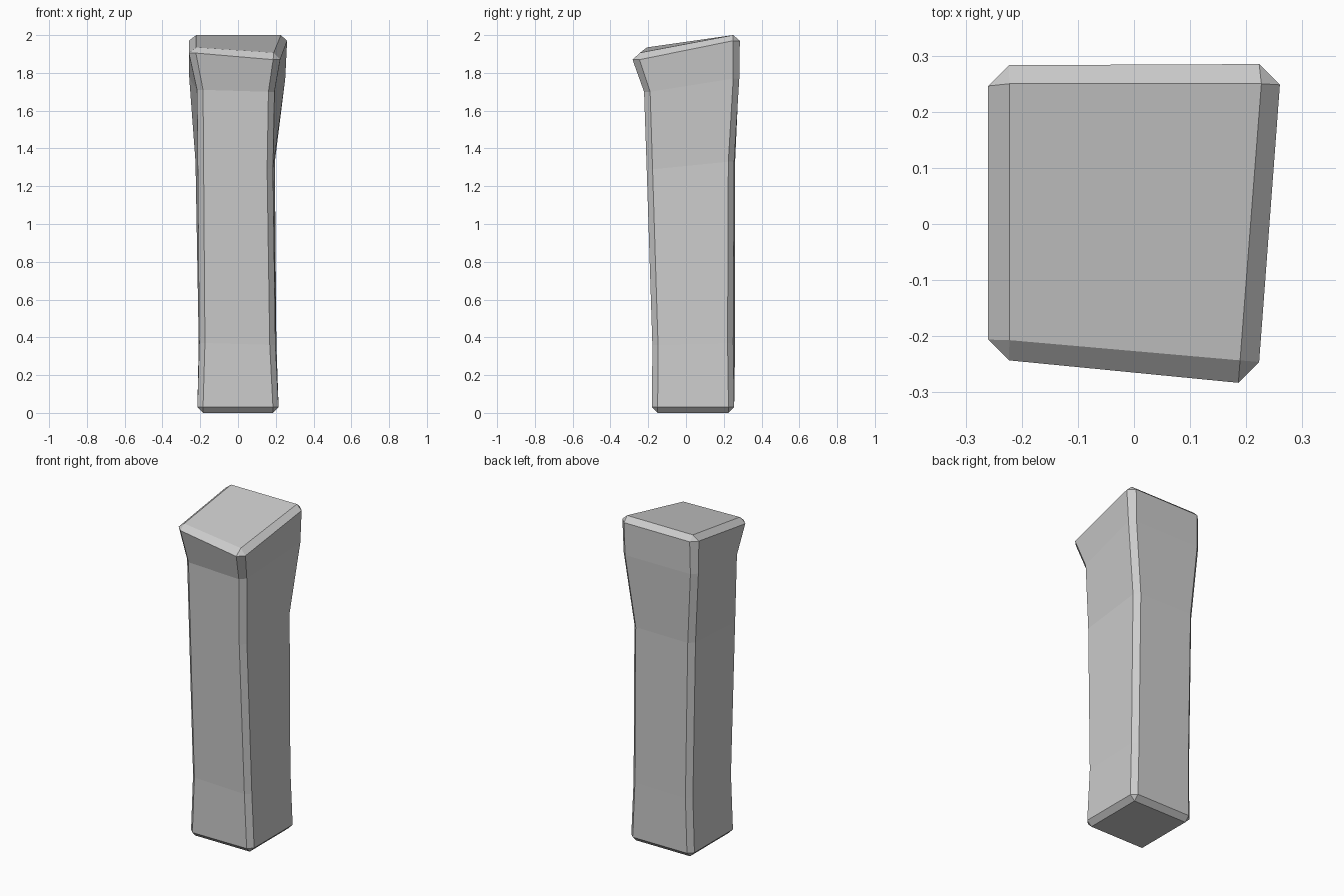
import bpy

if "Cube" in bpy.data.objects:
    bpy.data.objects.remove(bpy.data.objects["Cube"])

# Rings of four corners: front-left, front-right, back-right, back-left (x, y, z)
SIGNS = [(-1, -1), (1, -1), (1, 1), (-1, 1)]
RINGS = [
    [(-.215, -.18, .03), (.215, -.18, .03), (.215, .255, .03), (-.215, .255, .03)],
    [(-.205, -.175, .37), (.198, -.178, .36), (.203, .25, .37), (-.208, .26, .37)],
    [(-.213, -.205, 1.30), (.185, -.208, 1.29), (.195, .255, 1.33), (-.225, .26, 1.33)],
    [(-.217, -.218, 1.71), (.193, -.222, 1.70), (.25, .282, 1.77), (-.258, .28, 1.77)],
    [(-.26, -.243, 1.905), (.223, -.283, 1.87), (.26, .285, 1.97), (-.26, .283, 1.97)],
]
CHAMFERS = [.03, .03, .031, .032, .037]


def chamfered_ring(corners, c):
    """Turn four corners into an eight-point counter-clockwise ring."""
    pts = []
    for i, ((x, y, z), (sx, sy)) in enumerate(zip(corners, SIGNS)):
        pair = [(x, y - sy * c, z), (x - sx * c, y, z)]
        pts += pair if i % 2 == 0 else pair[::-1]
    return pts


# Pillar shaft: lofted rings
verts, faces = [], []
for ring, c in zip(RINGS, CHAMFERS):
    verts += chamfered_ring(ring, c)
for r in range(len(RINGS) - 1):
    for i in range(8):
        a, b = r * 8 + i, r * 8 + (i + 1) % 8
        faces.append((a, b, b + 8, a + 8))


def cap(start, corners, top):
    """Close an end with a bevelled four-sided cap."""
    n = len(verts)
    verts.extend(corners)
    new = []
    for k in range(4):
        a, b = start + 2 * k, start + 2 * k + 1
        nxt = start + (2 * k + 2) % 8
        new += [(a, b, n + k), (b, nxt, n + (k + 1) % 4, n + k)]
    new.append((n, n + 1, n + 2, n + 3))
    faces.extend(new if top else [f[::-1] for f in new])


# Flat foot and slanted top
cap(0, [(-.185, -.15, 0), (.185, -.15, 0), (.185, .225, 0), (-.185, .225, 0)], False)
cap(32, [(-.222, -.207, 1.935), (.189, -.243, 1.907), (.227, .25, 2), (-.222, .25, 2)], True)

mesh = bpy.data.meshes.new("pillar")
mesh.from_pydata(verts, [], faces)
mesh.update()
pillar = bpy.data.objects.new("pillar", mesh)
bpy.context.collection.objects.link(pillar)
